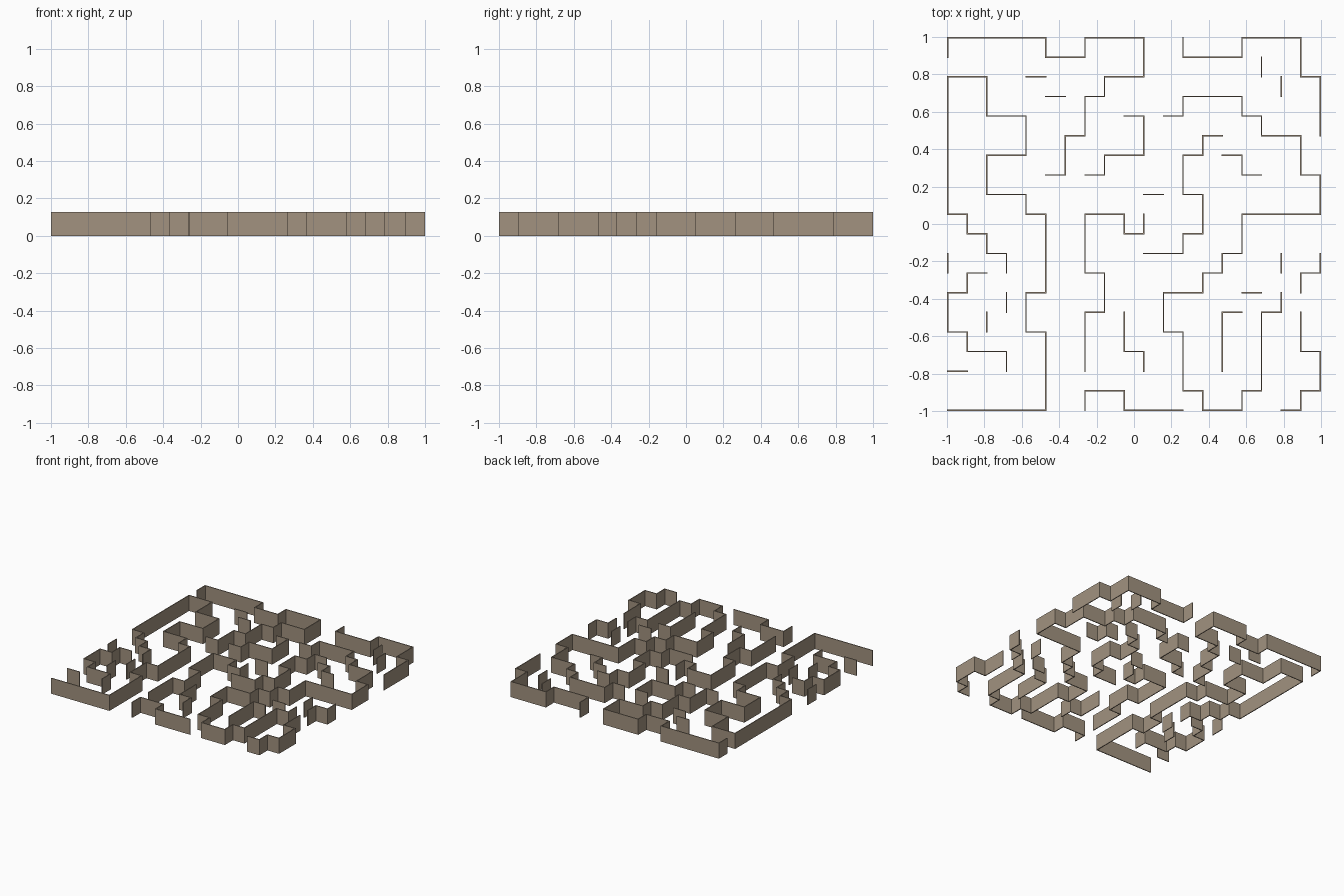
import bpy, bmesh
from mathutils import Vector

if "Cube" in bpy.data.objects:
    bpy.data.objects.remove(bpy.data.objects["Cube"])

CELLS, THICK, HEIGHT = 19, 0.007, 0.128
STEP = (2 - THICK) / CELLS
DIRS = {"U": Vector((0, 1)), "D": Vector((0, -1)),
        "L": Vector((-1, 0)), "R": Vector((1, 0))}

stone = bpy.data.materials.new("warm grey stone")
stone.diffuse_color = (0.36, 0.29, 0.215, 1)
stone.use_nodes = True
stone.node_tree.nodes["Principled BSDF"].inputs["Base Color"].default_value = stone.diffuse_color

# Maze walls: start column, start row from the back, then moves on the grid
WALLS = [
    (0, 1, "U R5 D R2 U R3 D2 L2 D L D2 L D2 L"),
    (3, 12, "U L U L U L U7 R2 D2 R2 D2 L2 D2 R2 D R D4 L D2 R D4 L5"),
    (2, 12, "L D L D2 R D R2 D"),
    (12, 0, "D R3 U R3 D2 R D3"),
    (11, 4, "R U R3 D R D R2 D2 R D2 L4 D2 L D L D L2 D2 R D3 R D R2 U R U4 R U"),
    (9, 4, "R D2 L2 D L"),
    (14, 5, "L D L D2 R D2 L D L2"),
    (14, 6, "R D R"),
    (10, 9, "D L U L2 D3 R D2 L D3"),
    (9, 14, "D2 R D"),
    (15, 14, "L D3"),
    (19, 11, "D L D"),
    (18, 14, "D2 R D2 L D L"),
    (7, 19, "U R2 D R3"),
    # short free-standing pieces
    (4, 2, "R"), (5, 3, "R"), (0, 11, "D"), (3, 13, "D"), (2, 14, "D"),
    (0, 17, "R"), (16, 1, "D"), (17, 2, "D"), (10, 8, "R"),
    (15, 13, "R"), (17, 11, "D"),
]


def build_wall(name, col, row, moves):
    """Thin upright wall with mitred corners along a grid path."""
    p = Vector((col - CELLS / 2, CELLS / 2 - row)) * STEP
    pts, dirs = [p], []
    for m in moves.split():
        d = DIRS[m[0]]
        p = p + d * STEP * int(m[1:] or 1)
        pts.append(p)
        dirs.append(d)
    # let both ends reach the full wall thickness
    pts[0] = pts[0] - dirs[0] * THICK / 2
    pts[-1] = pts[-1] + dirs[-1] * THICK / 2

    normals = [Vector((-d.y, d.x)) for d in dirs]
    bm = bmesh.new()
    rings = []
    for i, q in enumerate(pts):
        if i == 0:
            off = normals[0]
        elif i == len(pts) - 1:
            off = normals[-1]
        else:
            off = normals[i - 1] + normals[i]
        a, b = q + off * THICK / 2, q - off * THICK / 2
        rings.append([bm.verts.new((v.x, v.y, z)) for v, z in
                      ((a, 0), (b, 0), (b, HEIGHT), (a, HEIGHT))])
    for r, s in zip(rings, rings[1:]):
        for k in range(4):
            n = (k + 1) % 4
            bm.faces.new((r[k], r[n], s[n], s[k]))
    bm.faces.new(rings[0])
    bm.faces.new(rings[-1])
    bmesh.ops.recalc_face_normals(bm, faces=bm.faces)

    mesh = bpy.data.meshes.new(name)
    bm.to_mesh(mesh)
    bm.free()
    mesh.materials.append(stone)
    bpy.context.collection.objects.link(bpy.data.objects.new(name, mesh))


for n, (col, row, moves) in enumerate(WALLS, 1):
    build_wall(f"maze_wall_{n:02d}", col, row, moves)
